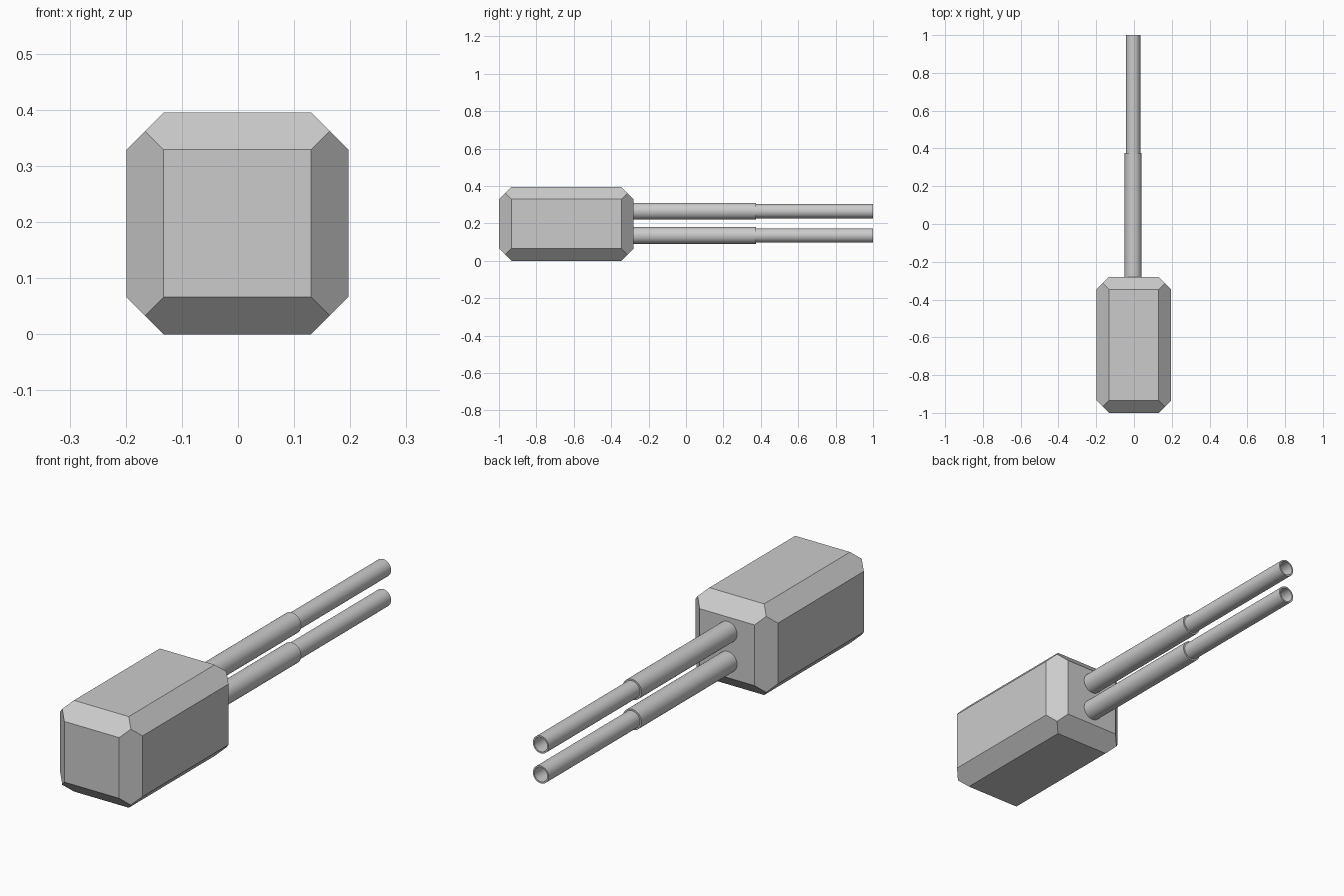
import bpy, bmesh, math
from itertools import product

if "Cube" in bpy.data.objects:
    bpy.data.objects.remove(bpy.data.objects["Cube"])


def finish(name, bm):
    bmesh.ops.recalc_face_normals(bm, faces=bm.faces)
    mesh = bpy.data.meshes.new(name)
    bm.to_mesh(mesh)
    bm.free()
    obj = bpy.data.objects.new(name, mesh)
    bpy.context.collection.objects.link(obj)
    return obj


def chamfered_box(name, centre, half, cut):
    """Box whose 45 degree edge chamfers meet in a point at each corner."""
    bm = bmesh.new()
    insets = [(0, cut, cut), (cut, 0, cut), (cut, cut, 0), (cut / 2,) * 3]
    for signs in product((-1, 1), repeat=3):
        for inset in insets:
            bm.verts.new([c + s * (h - i) for c, s, h, i in zip(centre, signs, half, inset)])
    bmesh.ops.convex_hull(bm, input=bm.verts)
    bmesh.ops.dissolve_limit(bm, angle_limit=0.02, verts=bm.verts, edges=bm.edges)
    return finish(name, bm)


def lathe_y(name, profile, x, z, sides=32):
    """Spin a (radius, y) profile around a line along y."""
    bm = bmesh.new()
    rings = []
    for r, y in profile:
        rings.append([bm.verts.new((x + r * math.cos(a), y, z + r * math.sin(a)))
                      for a in (2 * math.pi * i / sides for i in range(sides))])
    for a, b in zip(rings, rings[1:]):
        for i in range(sides):
            j = (i + 1) % sides
            bm.faces.new((a[i], a[j], b[j], b[i]))
    bm.faces.new(rings[-1])  # bottom of the bore
    obj = finish(name, bm)
    bpy.ops.object.select_all(action='DESELECT')
    obj.select_set(True)
    bpy.context.view_layer.objects.active = obj
    bpy.ops.object.shade_smooth_by_angle(angle=math.radians(35))


# Chamfered housing
chamfered_box("housing", (-0.001, -0.64, 0.1975), (0.1975, 0.36, 0.1975), 0.066)

# Two stepped hollow tubes, one above the other
tube_profile = [(0.045, -0.28), (0.045, 0.375), (0.038, 0.375),
                (0.038, 1.0), (0.031, 1.0), (0.031, -0.279)]
for name, z in (("upper_tube", 0.265), ("lower_tube", 0.135)):
    lathe_y(name, tube_profile, -0.004, z)
